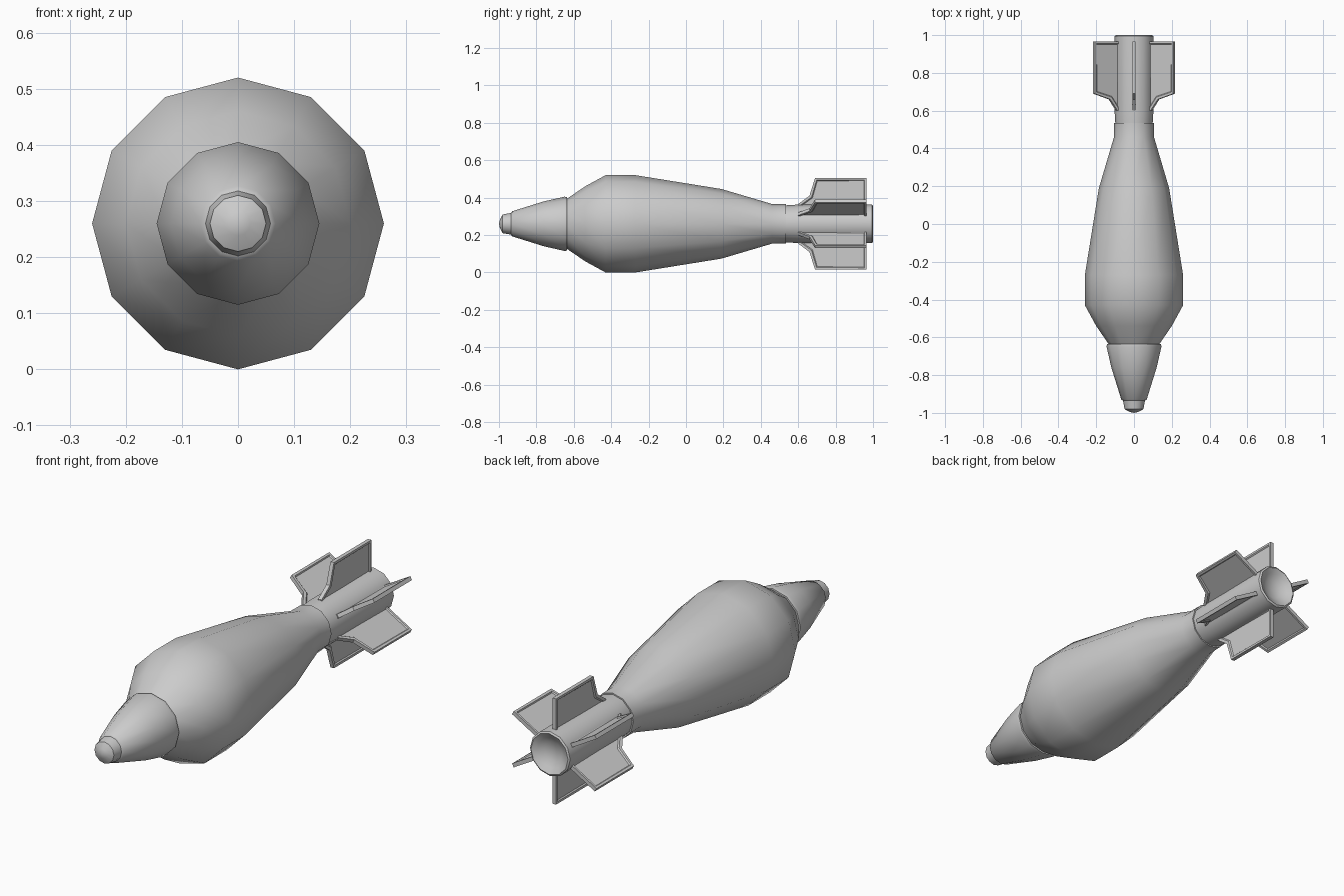
import bpy, bmesh, math
from mathutils import Matrix, Vector

if "Cube" in bpy.data.objects:
    bpy.data.objects.remove(bpy.data.objects["Cube"])

AXIS_Z = 0.26
SIDES = 12


def finish(name, bm, angle):
    bmesh.ops.recalc_face_normals(bm, faces=bm.faces)
    mesh = bpy.data.meshes.new(name)
    bm.to_mesh(mesh)
    bm.free()
    obj = bpy.data.objects.new(name, mesh)
    obj.location.z = AXIS_Z
    bpy.context.collection.objects.link(obj)
    bpy.ops.object.select_all(action='DESELECT')
    obj.select_set(True)
    bpy.context.view_layer.objects.active = obj
    bpy.ops.object.shade_smooth_by_angle(angle=math.radians(angle))
    return obj


def lathe(name, profile, angle=50):
    """Turn (y, radius) points around the y axis."""
    bm = bmesh.new()
    pts = [bm.verts.new((0, y, r)) for y, r in profile]
    edges = [bm.edges.new(pair) for pair in zip(pts, pts[1:])]
    bmesh.ops.spin(bm, geom=pts + edges, cent=(0, 0, 0), axis=(0, 1, 0),
                   angle=math.tau, steps=SIDES, use_duplicate=False)
    bmesh.ops.remove_doubles(bm, verts=bm.verts, dist=0.0005)
    return finish(name, bm, angle)


# Fuze on the nose
lathe("nose_fuze", [(-1.0, 0), (-0.995, 0.022), (-0.98, 0.05), (-0.935, 0.058),
                    (-0.93, 0.067), (-0.76, 0.12), (-0.65, 0.145),
                    (-0.635, 0.143), (-0.635, 0)])

# Main body
lathe("shell_body", [(-0.645, 0), (-0.645, 0.128), (-0.54, 0.2), (-0.43, 0.26),
                     (-0.27, 0.26), (0.19, 0.186), (0.46, 0.106),
                     (0.535, 0.105), (0.535, 0)])

# Tail tube with dished end
lathe("tail_tube", [(0.52, 0), (0.52, 0.098), (0.6, 0.103), (0.995, 0.103),
                    (1.0, 0.095), (0.985, 0.07), (0.97, 0.045), (0.965, 0)])

# Six fins with recessed side panels
FIN = [(0.6, 0.09), (0.6, 0.106), (0.66, 0.15), (0.69, 0.245),
       (0.965, 0.245), (0.965, 0.09)]
HALF = 0.009
for i in range(6):
    bm = bmesh.new()
    face = bm.faces.new([bm.verts.new((-HALF, y, r)) for y, r in FIN])
    ext = bmesh.ops.extrude_face_region(bm, geom=[face], use_keep_orig=True)
    moved = [g for g in ext["geom"] if isinstance(g, bmesh.types.BMVert)]
    bmesh.ops.translate(bm, verts=moved, vec=(2 * HALF, 0, 0))
    bmesh.ops.recalc_face_normals(bm, faces=bm.faces)
    panels = [f for f in bm.faces if abs(f.normal.x) > 0.9]
    bmesh.ops.inset_individual(bm, faces=panels, thickness=0.014)
    bmesh.ops.inset_individual(bm, faces=panels, thickness=0.006, depth=-0.005)
    bmesh.ops.rotate(bm, verts=bm.verts, cent=(0, 0, 0),
                     matrix=Matrix.Rotation(i * math.tau / 6, 3, 'Y'))
    finish(f"tail_fin_{i + 1}", bm, 25)
